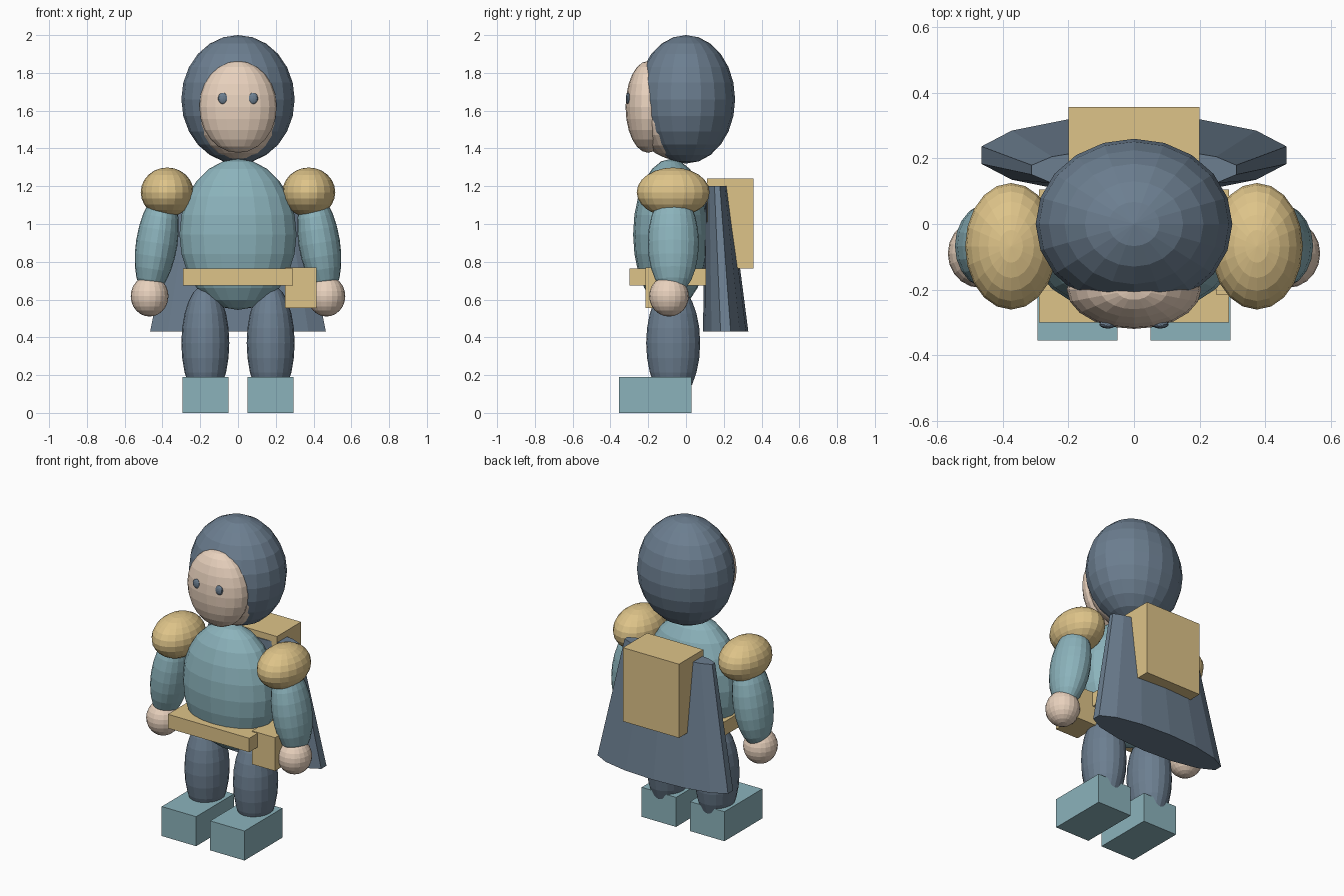
import bpy, bmesh
from math import cos, sin, pi, radians

if "Cube" in bpy.data.objects:
    bpy.data.objects.remove(bpy.data.objects["Cube"])


def material(name, rgb):
    m = bpy.data.materials.new(name)
    m.diffuse_color = (*rgb, 1)
    m.use_nodes = True
    m.node_tree.nodes["Principled BSDF"].inputs["Base Color"].default_value = m.diffuse_color
    return m


SLATE = material("slate cloth", (0.15, 0.21, 0.28))
TEAL = material("teal cloth", (0.26, 0.45, 0.50))
GOLD = material("tan leather", (0.73, 0.55, 0.25))
SKIN = material("skin", (0.81, 0.64, 0.51))


def finish(bm, name, mat):
    bmesh.ops.recalc_face_normals(bm, faces=bm.faces)
    me = bpy.data.meshes.new(name)
    bm.to_mesh(me)
    bm.free()
    me.materials.append(mat)
    ob = bpy.data.objects.new(name, me)
    bpy.context.collection.objects.link(ob)
    return ob


def ball(name, mat, loc, radii, tilt=0, seg=20, rings=12):
    bm = bmesh.new()
    bmesh.ops.create_uvsphere(bm, u_segments=seg, v_segments=rings, radius=1)
    bmesh.ops.scale(bm, vec=radii, verts=bm.verts)
    ob = finish(bm, name, mat)
    ob.location = loc
    ob.rotation_euler.y = radians(tilt)
    return ob


def box(name, mat, lo, hi):
    bm = bmesh.new()
    bmesh.ops.create_cube(bm, size=1)
    bmesh.ops.scale(bm, vec=[b - a for a, b in zip(lo, hi)], verts=bm.verts)
    ob = finish(bm, name, mat)
    ob.location = [(a + b) / 2 for a, b in zip(lo, hi)]
    return ob


def frustum(name, mat, rims, n):
    # rims: two ellipses given as (y centre, z, x radius, y radius)
    bm = bmesh.new()
    loops = [[bm.verts.new((rx * cos((i + .5) * 2 * pi / n),
                            cy + ry * sin((i + .5) * 2 * pi / n), z))
              for i in range(n)] for cy, z, rx, ry in rims]
    for i in range(n):
        j = (i + 1) % n
        bm.faces.new((loops[0][i], loops[0][j], loops[1][j], loops[1][i]))
    for lp in loops:
        bm.faces.new(lp)
    return finish(bm, name, mat)


# Head
ball("hood", SLATE, (0, 0, 1.66), (0.30, 0.26, 0.34))
ball("head", SKIN, (0, -0.05, 1.60), (0.24, 0.225, 0.26))
ball("face", SKIN, (0, -0.20, 1.62), (0.205, 0.12, 0.243))

# Body, belt and pouch
ball("torso", TEAL, (0, -0.08, 0.945), (0.31, 0.20, 0.40))
box("belt", GOLD, (-0.29, -0.30, 0.675), (0.29, 0.105, 0.765))
box("pouch", GOLD, (0.25, -0.215, 0.555), (0.415, -0.03, 0.77))

# Cape and backpack
frustum("cape", SLATE, [(0.21, 0.43, 0.477, 0.12),
                        (0.165, 1.20, 0.32, 0.065)], 14)
box("backpack", GOLD, (-0.20, 0.11, 0.765), (0.20, 0.357, 1.24))

# Paired parts
for side, s in (("left", -1), ("right", 1)):
    ball(side + "_eye", SLATE, (s * 0.08, -0.306, 1.665), (0.026, 0.013, 0.03), seg=12, rings=8)
    ball(side + "_shoulder_pad", GOLD, (s * 0.375, -0.068, 1.168), (0.14, 0.193, 0.131))
    ball(side + "_arm", TEAL, (s * 0.43, -0.067, 0.90), (0.11, 0.135, 0.28), tilt=-s * 9)
    ball(side + "_hand", SKIN, (s * 0.468, -0.09, 0.618), (0.10, 0.105, 0.108))
    ball(side + "_leg", SLATE, (s * 0.173, -0.068, 0.37), (0.127, 0.143, 0.31))
    xs = sorted((s * 0.05, s * 0.295))
    box(side + "_boot", TEAL, (xs[0], -0.355, 0), (xs[1], 0.03, 0.19))
